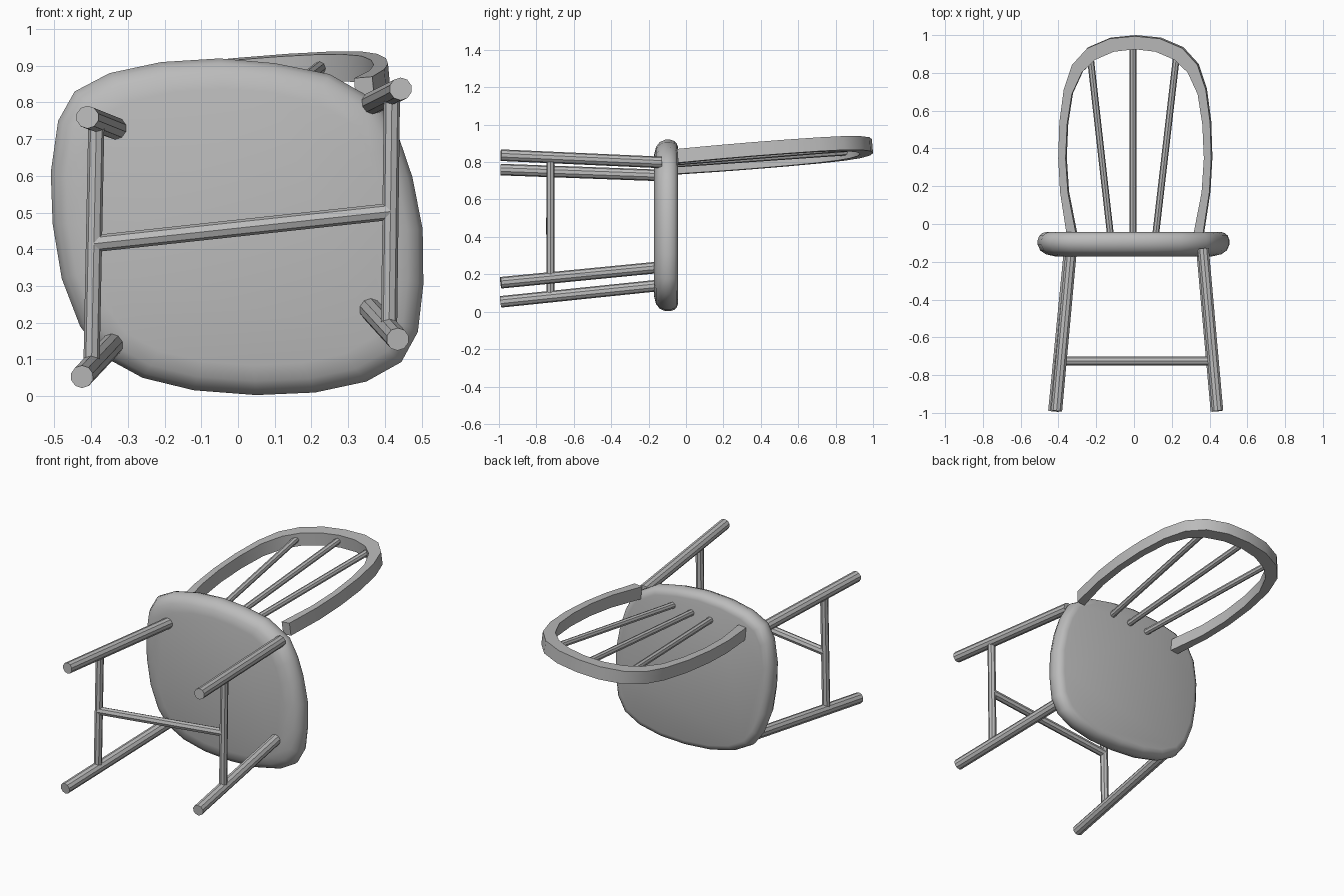
import bpy, bmesh, math
from mathutils import Vector

if "Cube" in bpy.data.objects:
    bpy.data.objects.remove(bpy.data.objects["Cube"], do_unlink=True)

grey = bpy.data.materials.new("plain grey")
grey.use_nodes = True
grey.diffuse_color = (0.5, 0.5, 0.5, 1)
grey.node_tree.nodes["Principled BSDF"].inputs["Base Color"].default_value = (0.5, 0.5, 0.5, 1)


def finish(name, bm, smooth_angle=None):
    bmesh.ops.recalc_face_normals(bm, faces=bm.faces[:])
    mesh = bpy.data.meshes.new(name)
    bm.to_mesh(mesh)
    bm.free()
    mesh.materials.append(grey)
    obj = bpy.data.objects.new(name, mesh)
    bpy.context.collection.objects.link(obj)
    if smooth_angle:
        bpy.ops.object.select_all(action='DESELECT')
        obj.select_set(True)
        bpy.context.view_layer.objects.active = obj
        bpy.ops.object.shade_smooth_by_angle(angle=math.radians(smooth_angle))
    return obj


def loft(name, rings, smooth_angle):
    """Skin a list of closed rings and cap both ends."""
    bm = bmesh.new()
    rows = [[bm.verts.new(p) for p in ring] for ring in rings]
    n = len(rows[0])
    for a, b in zip(rows, rows[1:]):
        for i in range(n):
            j = (i + 1) % n
            bm.faces.new((a[i], a[j], b[j], b[i]))
    bm.faces.new(rows[0])
    bm.faces.new(rows[-1])
    return finish(name, bm, smooth_angle)


def rod(name, a, b, radius, sides=10):
    """Straight faceted rod between two points."""
    a, b = Vector(a), Vector(b)
    bm = bmesh.new()
    bmesh.ops.create_cone(bm, cap_ends=True, segments=sides, radius1=radius,
                          radius2=radius, depth=(b - a).length)
    turn = (b - a).to_track_quat('Z', 'Y').to_matrix().to_4x4()
    turn.translation = (a + b) / 2
    bm.transform(turn)
    return finish(name, bm)


# Seat: rounded slab lofted through its thickness (outline is x, z)
outline = [(-.05, .92), (-.21, .91), (-.35, .88), (-.445, .83), (-.49, .75), (-.51, .61),
           (-.505, .47), (-.48, .32), (-.43, .19), (-.37, .11), (-.26, .05), (-.12, .016),
           (.05, .003), (.21, .01), (.35, .04), (.445, .093), (.49, .175), (.505, .305),
           (.503, .455), (.475, .597), (.44, .70), (.385, .80), (.25, .877), (.10, .907)]
layers = [(-.171, .085), (-.160, .04), (-.140, .013), (-.11, 0),
          (-.085, 0), (-.062, .008), (-.049, .022), (-.043, .04)]
rings = []
for y, inset in layers:
    k = 1 - inset / .48
    rings.append([(x * k, y, .46 + (z - .46) * k) for x, z in outline])
loft("seat", rings, 50)

# Legs: foot and seat ends as x, z
FOOT_Y, SEAT_Y, STRETCHER_Y = -.99, -.17, -.725
legs = {"front_right_leg": ((-.41, .76), (-.335, .73)),
        "back_right_leg": ((-.425, .053), (-.345, .138)),
        "front_left_leg": ((.443, .837), (.370, .80)),
        "back_left_leg": ((.435, .155), (.362, .235))}


def on_leg(name, y):
    (fx, fz), (sx, sz) = legs[name]
    t = (y - FOOT_Y) / (SEAT_Y - FOOT_Y)
    return Vector((fx + (sx - fx) * t, y, fz + (sz - fz) * t))


for name in legs:
    rod(name, on_leg(name, FOOT_Y), on_leg(name, -.13), .031)

# Side stretchers joined by a cross stretcher
mids = []
for side in ("right", "left"):
    a = on_leg("front_%s_leg" % side, STRETCHER_Y)
    b = on_leg("back_%s_leg" % side, STRETCHER_Y)
    rod(side + "_stretcher", a, b, .022, 8)
    mids.append((a + b) / 2)
rod("cross_stretcher", mids[0], mids[1], .023, 8)


# Back: everything lies on one tilted plane
def back_point(x, y):
    return Vector((x, y, .805 + .0875 * x + .08 * y))


depth = Vector((-.0875, -.08, 1)).normalized() * .037

# Bow: outer and inner half profiles from foot to crown
outer = [(.362, -.045), (.395, .17), (.405, .35), (.399, .54), (.376, .714),
         (.332, .845), (.252, .933), (.133, .984), (0, .997)]
inner = [(.312, -.045), (.354, .17), (.366, .35), (.358, .53), (.333, .69),
         (.28, .805), (.21, .872), (.11, .915), (0, .928)]
halves = list(zip(outer, inner))
path = [((-o[0], o[1]), (-i[0], i[1])) for o, i in halves] + halves[-2::-1]
rings = []
for o, i in path:
    p, q = back_point(o[0] + .007, o[1]), back_point(i[0] + .007, i[1])
    rings.append([p + depth, q + depth, q - depth, p - depth])
loft("back_bow", rings, 35)

# Spindles fanning from the seat to the bow
for name, foot_x, top_x, top_y in (("right_spindle", -.125, -.232, .89),
                                   ("middle_spindle", -.005, -.005, .95),
                                   ("left_spindle", .115, .225, .89)):
    rod(name, back_point(foot_x, -.055), back_point(top_x, top_y), .018, 8)
